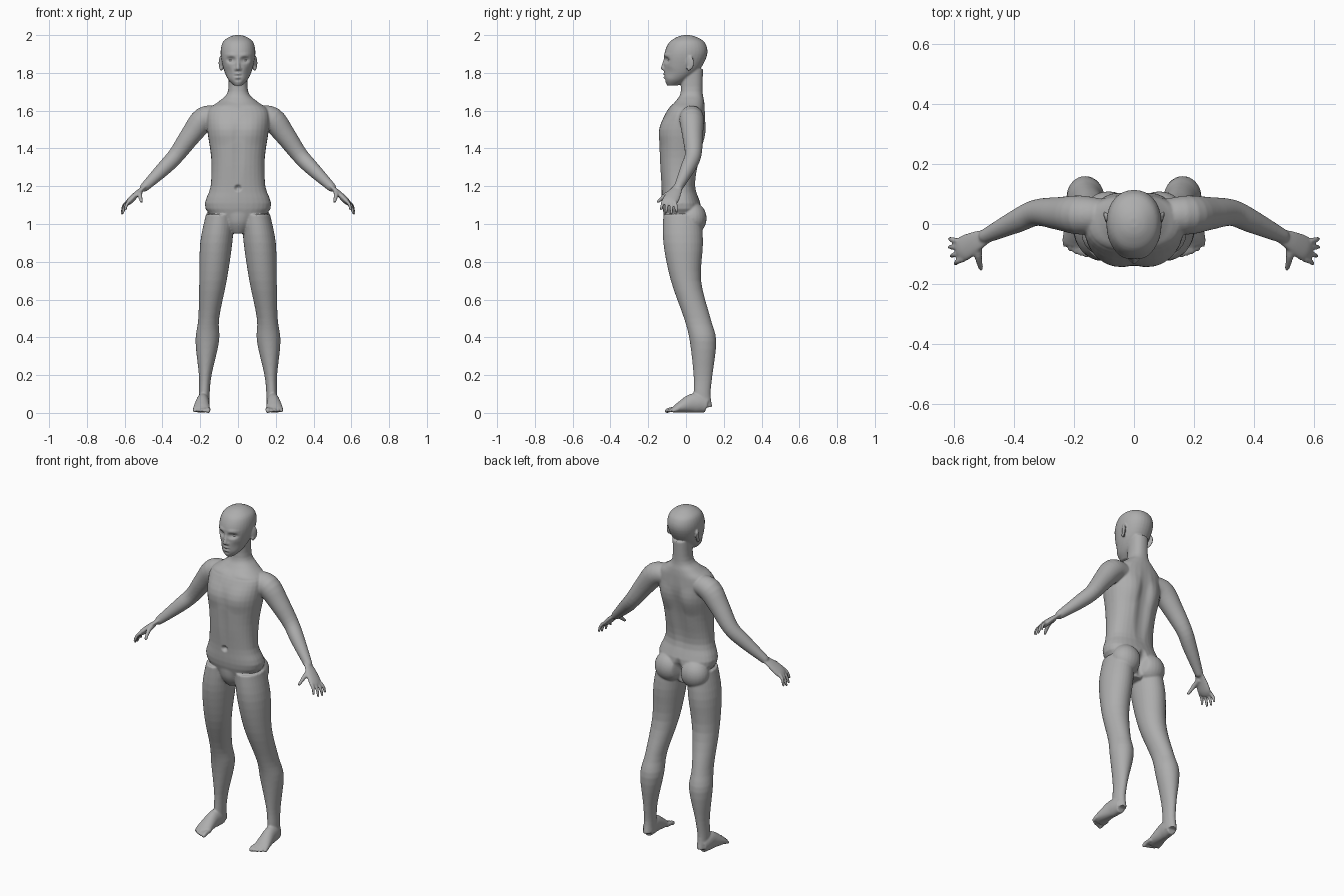
import bpy, bmesh, math
from mathutils import Vector, Matrix

cube = bpy.data.objects.get("Cube")
if cube:
    bpy.data.objects.remove(cube)

skin = bpy.data.materials.new("skin_grey")
skin.use_nodes = True
grey = (.42, .42, .42, 1)
skin.diffuse_color = grey
skin.node_tree.nodes["Principled BSDF"].inputs["Base Color"].default_value = grey

X, Y = Vector((1, 0, 0)), Vector((0, 1, 0))
bm = bmesh.new()


def refine(rows, steps=4):
    """Catmull-Rom interpolation of section rows."""
    rows = [Vector(row) for row in rows]
    padded = [rows[0]] + rows + [rows[-1]]
    smooth = []
    for before, start, end, after in zip(padded, padded[1:], padded[2:], padded[3:]):
        for k in range(steps):
            t = k / steps
            leave, arrive = (end - before) / 2, (after - start) / 2
            ease = t * t * (3 - 2 * t)
            smooth.append(start.lerp(end, ease) + leave * t * (1 - t) ** 2 - arrive * t * t * (1 - t))
    return smooth + [rows[-1]]


def oval(centre, across, along, width, depth, power=2, count=32):
    """Superellipse ring of points."""
    ring = []
    for i in range(count):
        angle = math.tau * i / count
        c, s = math.cos(angle), math.sin(angle)
        ring.append(centre + across * width * math.copysign(abs(c) ** (2 / power), c)
                    + along * depth * math.copysign(abs(s) ** (2 / power), s))
    return ring


def skin_rings(rings):
    """Join rings of points into a capped tube."""
    rings = [[bm.verts.new(point) for point in ring] for ring in rings]
    for low, high in zip(rings, rings[1:]):
        for i in range(len(low)):
            bm.faces.new((low[i - 1], low[i], high[i], high[i - 1]))
    bm.faces.new(rings[0][::-1])
    bm.faces.new(rings[-1])


def slabs(rows, power=2):
    """Level sections: height, x from, x to, front y, back y."""
    skin_rings([oval(Vector((left + right, front + back, 2 * z)) / 2, X, Y,
                     (right - left) / 2, (back - front) / 2, power)
                for z, left, right, front, back in refine(rows)])


def centred(rows, power):
    """Level sections: height, half width, front y, back y."""
    slabs([(z, -half, half, front, back) for z, half, front, back in rows], power)


def limb(rows, side=X, flat=1):
    """Sections square to a path: x, y, z, radius, optional second radius."""
    rows = refine(rows)
    points = [row.to_3d() if len(row) == 3 else Vector(row[:3]) for row in rows]
    rings = []
    for i, row in enumerate(rows):
        ahead = (points[min(i + 1, len(points) - 1)] - points[max(i - 1, 0)]).normalized()
        across = (side - ahead * side.dot(ahead)).normalized()
        along = ahead.cross(across)
        rings.append(oval(points[i], across, along, row[3], row[-1] * flat))
    # rounded end
    for turn in (.5, 1, 1.4):
        shrink, reach = math.cos(turn), math.sin(turn) * row[-1] * flat
        rings.append(oval(points[-1] + ahead * reach, across, along,
                          row[3] * shrink, row[-1] * flat * shrink))
    skin_rings(rings)


def ball(centre, radii, turn=0):
    place = Matrix.Translation(centre) @ Matrix.Rotation(turn, 4, 'Z') @ Matrix.Diagonal((*radii, 1))
    bmesh.ops.create_uvsphere(bm, u_segments=24, v_segments=16, radius=1, matrix=place)


def finish(name, mesh):
    """Link a smooth, coloured object for the mesh."""
    mesh.name = name
    mesh.materials.clear()
    mesh.materials.append(skin)
    mesh.polygons.foreach_set("use_smooth", [True] * len(mesh.polygons))
    bpy.context.collection.objects.link(bpy.data.objects.new(name, mesh))


# leg
slabs([(1.05, .02, .17, -.12, .08), (.9, .03, .2, -.12, .09), (.7, .06, .205, -.08, .08),
       (.5, .1, .21, -.01, .13), (.38, .1, .225, .02, .16), (.2, .14, .207, .04, .14),
       (.1, .15, .207, .04, .13), (.03, .15, .207, .04, .14)])
# foot, resting on the ground
limb([(.19 - .08 * y, y, high, wide, high) for y, high, wide in
      [(.11, .04, .03), (.07, .05, .035), (.03, .05, .036), (-.03, .03, .043), (-.06, .018, .044)]])
# toes
for i in range(5):
    x, tip, r = .158 + .018 * i, .002 * i * i - .1, .009 if i else .0125
    limb([(x, -.04, .02, r), (x, tip + .02, .018, r), (x, tip, .011, r)])
# buttock
ball((.085, .035, 1.03), (.085, .074, .085))
# arm
limb([(.11, .03, 1.57, .055), (.18, .03, 1.555, .065), (.25, .035, 1.47, .055),
      (.325, .038, 1.367, .044), (.39, .01, 1.297, .039), (.495, -.04, 1.195, .024)], Y)
# palm
limb([(.49, -.04, 1.2, .025), (.53, -.06, 1.165, .036), (.565, -.08, 1.13, .043),
      (.58, -.09, 1.115, .036)], Y, .4)
# fingers fan out from the knuckles
for spread in (-1.5, -.5, .5, 1.5):
    base = Vector((.577, -.087, 1.122)) + spread * Vector((.006, .02, -.004))
    reach = Vector((.036, .01 * spread - .005, -.066)) * (1 - .1 * spread * spread)
    bend = Vector((.006, 0, .004))
    limb([(*base, .01), (*(base + reach / 2 + bend), .009), (*(base + reach), .007)], Y)
# thumb
limb([(.52, -.06, 1.17, .016), (.52, -.105, 1.155, .013), (.511, -.148, 1.118, .008)])
# ear
ball((.092, .022, 1.853), (.008, .022, .038), -.35)
ball((.09, .014, 1.825), (.008, .012, .016), -.3)

# other side
copy = bmesh.ops.duplicate(bm, geom=bm.verts[:] + bm.edges[:] + bm.faces[:])["geom"]
bmesh.ops.scale(bm, vec=(-1, 1, 1), verts=[part for part in copy if isinstance(part, bmesh.types.BMVert)])

# torso and neck
centred([(.95, .04, -.08, .04), (1.08, .172, -.124, .08), (1.2, .145, -.13, .05),
         (1.35, .142, -.14, .075), (1.5, .163, -.14, .103), (1.6, .16, -.1, .1),
         (1.65, .1, -.055, .096), (1.7, .054, -.028, .088), (1.82, .05, -.03, .09)], 2.3)
# head
centred([(1.732, .02, -.1, -.045), (1.765, .052, -.113, .01), (1.82, .076, -.116, .075),
         (1.9, .092, -.115, .113), (1.96, .082, -.09, .1), (1.99, .047, -.047, .055),
         (2, .015, -.012, .02)], 2.15)
# nose and nostrils
limb([(0, -.106, 1.885, .008), (0, -.115, 1.855, .009), (0, -.122, 1.825, .012)])
for side in (-1, 1):
    ball((side * .012, -.114, 1.82), (.008, .01, .008))

# fuse the parts into one skin
bmesh.ops.recalc_face_normals(bm, faces=bm.faces)
parts = bpy.data.meshes.new("parts")
bm.to_mesh(parts)
bm.free()
rough = bpy.data.objects.new("rough_body", parts)
bpy.context.collection.objects.link(rough)
fuse = rough.modifiers.new("fuse", 'REMESH')
fuse.mode, fuse.voxel_size = 'VOXEL', .005
soften = rough.modifiers.new("soften", 'SMOOTH')
soften.factor, soften.iterations = .5, 5
body = bpy.data.meshes.new_from_object(rough.evaluated_get(bpy.context.evaluated_depsgraph_get()))
bpy.data.objects.remove(rough)

# sculpt strokes on both sides: x, z, reach in x, reach in z, push along y
front = {
    "eye_socket": (.036, 1.868, .036, .024, .014), "brow": (.038, 1.895, .04, .017, -.004),
    "mouth_line": (0, 1.785, .032, .009, .005), "upper_lip": (0, 1.794, .024, .011, -.006),
    "lower_lip": (0, 1.776, .02, .011, -.006), "chin_crease": (0, 1.762, .025, .012, .004),
    "cheek_hollow": (.055, 1.8, .03, .04, .006), "navel": (0, 1.19, .024, .022, .016),
    "midline": (0, 1.38, .04, .2, .005), "chest": (.085, 1.5, .09, .09, -.008),
    "collarbone": (.09, 1.63, .09, .025, -.006), "pubic_mound": (0, 1, .07, .07, -.012)}
back = {
    "spine": (0, 1.38, .06, .25, -.014), "shoulder_blade": (.08, 1.47, .07, .1, .009),
    "cleft": (0, 1.03, .035, .09, -.025)}
for vert in body.vertices:
    x, y, z = abs(vert.co.x), vert.co.y, vert.co.z
    for near_x, near_z, reach_x, reach_z, push in (front if y < 0 else back).values():
        gap = ((x - near_x) / reach_x) ** 2 + ((z - near_z) / reach_z) ** 2
        if gap < 1:
            vert.co.y += push * (1 - gap) ** 2 * min(1, abs(y) * 20)
    vert.co.z = max(z, 0)
finish("body", body)

# eyes
for name, side in (("left_eye", 1), ("right_eye", -1)):
    bm = bmesh.new()
    ball((side * .036, -.084, 1.867), (.016, .0125, .0095), side * .3)
    eye = bpy.data.meshes.new(name)
    bm.to_mesh(eye)
    bm.free()
    finish(name, eye)
